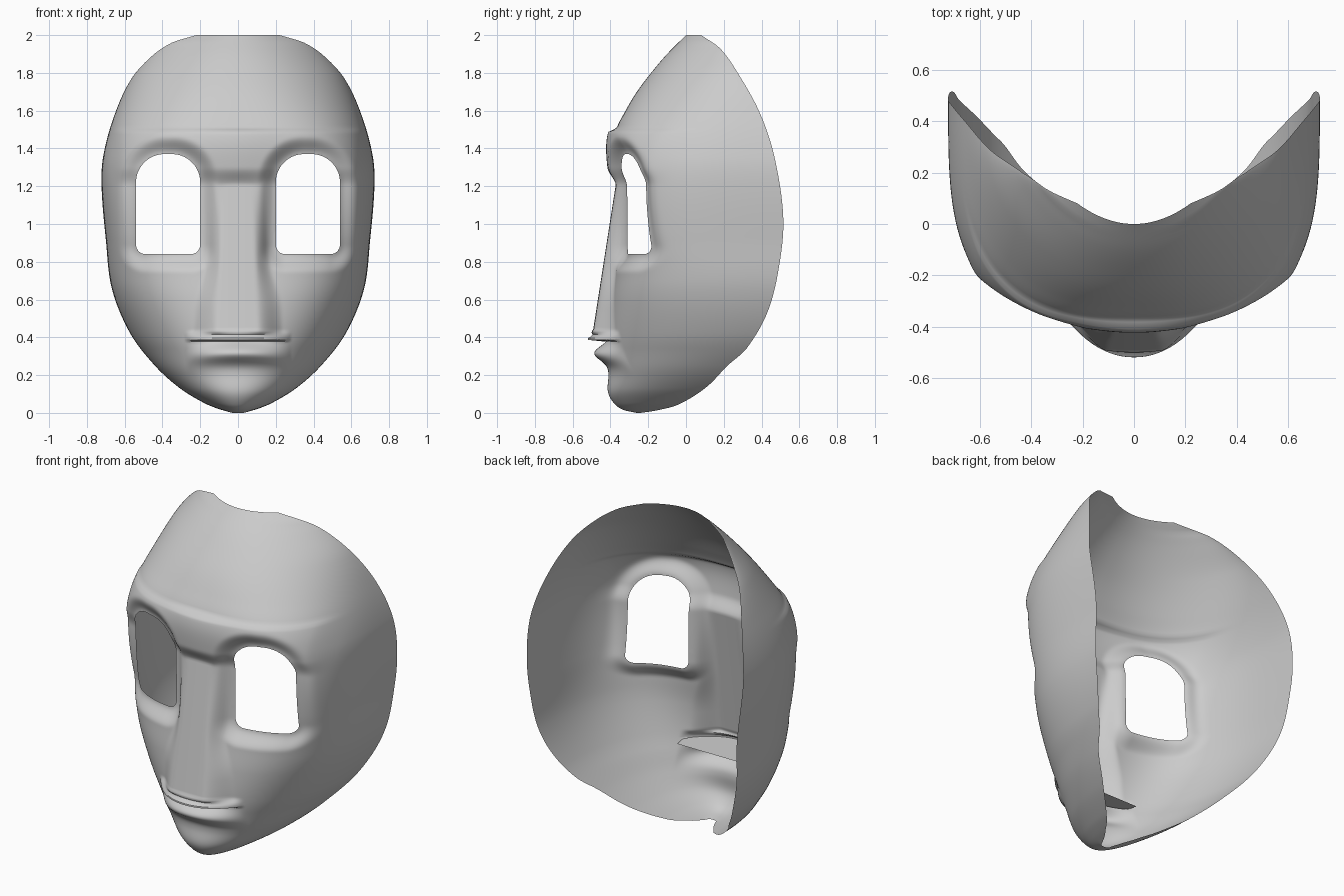
import bpy, bmesh, math

if "Cube" in bpy.data.objects:
    bpy.data.objects.remove(bpy.data.objects["Cube"])

# Profiles by height: (z, half width), (z, rim y), (z, face centre y), (z, squareness), (z, rim rounding)
WIDTH = [(0, .03), (.02, .10), (.05, .175), (.13, .307), (.25, .44), (.42, .57), (.655, .667), (.92, .70),
         (1.19, .722), (1.35, .715), (1.56, .66), (1.76, .57), (1.88, .466), (1.96, .35), (2, .22)]
RIM = [(0, -.24), (.012, -.16), (.04, -.05), (.13, .1), (.25, .22), (.34, .32), (.53, .43), (.76, .49),
       (1.03, .515), (1.36, .467), (1.59, .39), (1.79, .28), (1.93, .18), (2, .08)]
FRONT = [(0, -.26), (.015, -.33), (.05, -.38), (.11, -.413), (.2, -.41), (.4, -.41), (.6, -.395), (.8, -.37),
         (1.2, -.37), (1.4, -.385), (1.5, -.37), (1.6, -.32), (1.7, -.26), (1.8, -.185), (1.9, -.10), (2, 0)]
POWER = [(0, 2.1), (.3, 2.3), (.7, 3.0), (.95, 3.5), (1.2, 3.5), (1.4, 3.1), (1.7, 2.3), (2, 2.0)]
ROUND = [(0, 2.1), (.3, 2.3), (.7, 3.0), (.95, 3.5), (1.2, 3.5), (1.4, 3.1), (1.7, 2.0), (1.88, 1.4), (2, 1.0)]


def curve(pts, z):
    """Smooth interpolation through a few points."""
    n = len(pts)
    i = next((k for k in range(n - 1) if z <= pts[k + 1][0]), n - 2)

    def slope(k):
        a, b = pts[max(k - 1, 0)], pts[min(k + 1, n - 1)]
        return (b[1] - a[1]) / (b[0] - a[0])
    (z0, a), (z1, b) = pts[i], pts[i + 1]
    h = z1 - z0
    t = (z - z0) / h
    return ((2*t**3 - 3*t*t + 1) * a + (t**3 - 2*t*t + t) * h * slope(i)
            + (3*t*t - 2*t**3) * b + (t**3 - t*t) * h * slope(i + 1))


def step(a, b, v):
    t = min(max((v - a) / (b - a), 0), 1)
    return t * t * (3 - 2 * t)


def eye(x, z):
    """Signed distance to the arched eye opening."""
    dx, dz = abs(x) - .37, z - 1.105
    r = .15 if dz > 0 else .05
    qx, qz = abs(dx) - .17 + r, abs(dz) - .265 + r
    return math.hypot(max(qx, 0), max(qz, 0)) + min(max(qx, qz), 0) - r


def face_y(x, z):
    w, rim, front, p, q = (curve(c, z) for c in (WIDTH, RIM, FRONT, POWER, ROUND))
    u = min(abs(x) / w, 1)
    y = rim - (rim - front) * max(1 - u**p, 0) ** (1 / q)
    ax = abs(x)
    # Brow ridge with a hard upper edge, fading at the temples
    brow = step(1.51, 1.485, z) * step(1.20, 1.30, z) * step(.68, .60, ax)
    y -= brow * (.02 + .018 * step(.3, 0, ax))
    # Recessed eye sockets with a rolled edge
    y += .055 * step(.10, 0.0, eye(x, z))
    # Nose wedge, its sides spreading out towards the cheeks
    if .40 < z < 1.3:
        t = (1.24 - z) / .79
        ridge = -.367 - .123 * t
        half = .07 + .03 * max(t, 0)
        fall = .08 + .06 * step(.85, .55, z)
        k = step(half + fall, half, ax) * step(1.28, 1.22, z) * step(.405, .435, z)
        y += k * min(ridge + .25 * ax * ax - y, 0)
    # Upper lip ledge and full lower lip, drooping a little at the corners
    sweep = max(1 - (ax / .28) ** 2, 0)
    zl = z + .02 * (ax / .28) ** 2 * (sweep > 0)
    y -= .108 * sweep * step(.375, .385, z) * step(.44, .395, z)
    y -= .075 * sweep * math.exp(-((zl - .315) / .05) ** 2) * step(.38, .365, z)
    return y


def make_object(name, bm):
    bmesh.ops.recalc_face_normals(bm, faces=bm.faces)
    mesh = bpy.data.meshes.new(name)
    bm.to_mesh(mesh)
    bm.free()
    ob = bpy.data.objects.new(name, mesh)
    bpy.context.collection.objects.link(ob)
    bpy.ops.object.select_all(action='DESELECT')
    bpy.context.view_layer.objects.active = ob
    ob.select_set(True)
    bpy.ops.object.shade_smooth_by_angle(angle=math.radians(45))
    return ob


# Mask shell: grid across the width and up the height, with eye openings left out
ROWS, COLS = 190, 180
bm = bmesh.new()
grid = []
for r in range(ROWS + 1):
    z = 2 * (r / ROWS) ** 1.25
    w = curve(WIDTH, z)
    row = []
    for c in range(COLS + 1):
        x = w * math.sin((2 * c / COLS - 1) * math.pi / 2)
        zz, d, e = z, eye(x, z), 1e-4
        if -.009 < d < .006:   # pull nearby points onto the opening's outline
            gx = (eye(x + e, zz) - eye(x - e, zz)) / (2 * e)
            gz = (eye(x, zz + e) - eye(x, zz - e)) / (2 * e)
            x, zz = x - d * gx, zz - d * gz
        row.append(None if d <= -.009 else bm.verts.new((x, face_y(x, zz), zz)))
    grid.append(row)
for r in range(ROWS):
    for c in range(COLS):
        q = [grid[r][c], grid[r][c + 1], grid[r + 1][c + 1], grid[r + 1][c]]
        q = [v for v in q if v]
        if len(q) < 3:
            continue
        mx = sum(v.co.x for v in q) / len(q)
        mz = sum(v.co.z for v in q) / len(q)
        if eye(mx, mz) > -.0015:
            bm.faces.new(q)
bmesh.ops.delete(bm, geom=[v for v in bm.verts if not v.link_faces], context='VERTS')
make_object("mask_shell", bm)

# Flat ledge behind the upper lip
bm = bmesh.new()
xs = [-.27 + .54 * i / 24 for i in range(25)]
bm.faces.new([bm.verts.new((x, face_y(x, .39) + .005, .385)) for x in xs]
             + [bm.verts.new((x, -.30, .375)) for x in (.27, -.27)])
make_object("mouth_ledge", bm)
